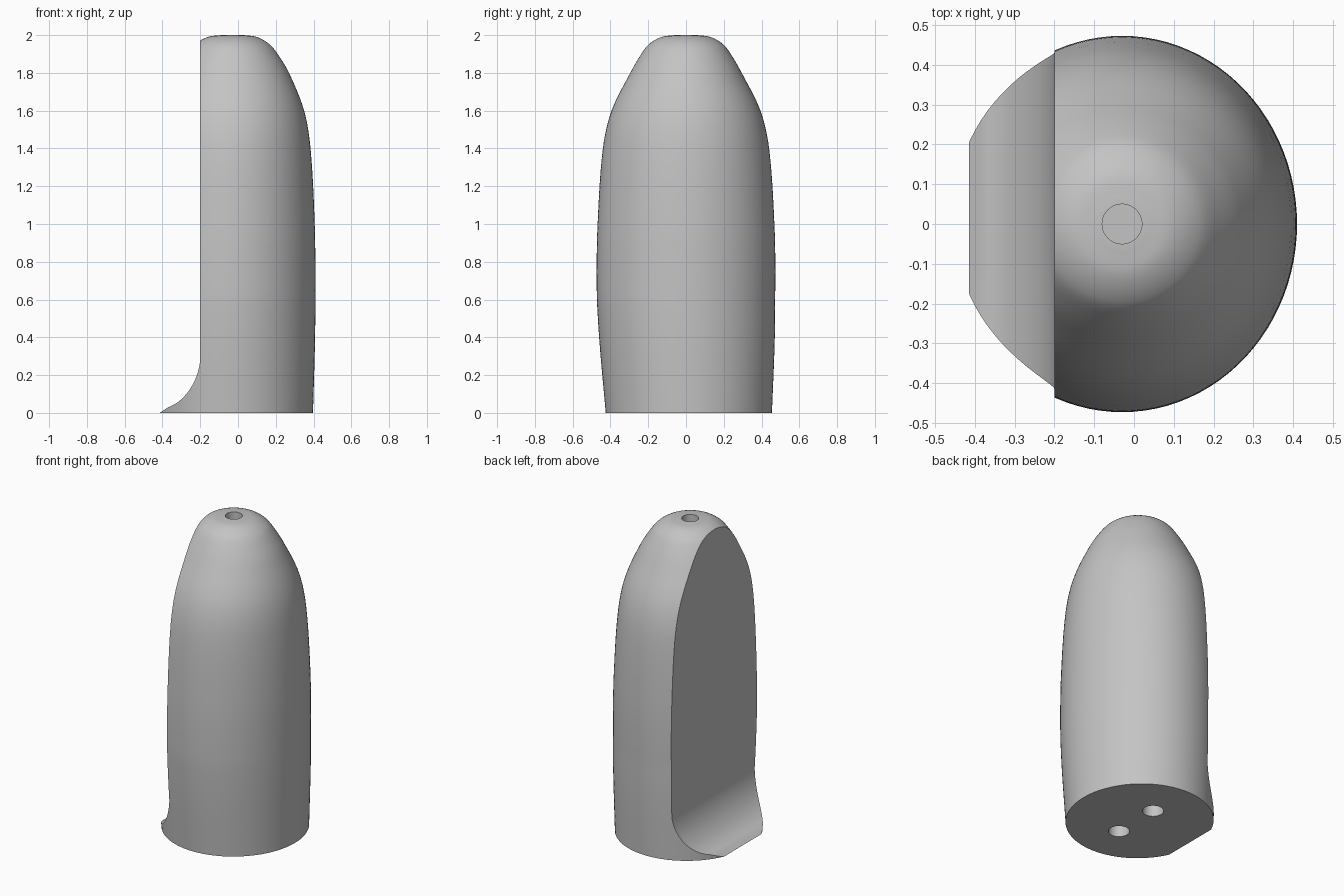
import bpy, bmesh, math
from mathutils import Vector
from mathutils.geometry import interpolate_bezier

if "Cube" in bpy.data.objects:
    bpy.data.objects.remove(bpy.data.objects["Cube"])

SEGMENTS = 96
CENTRE_X = -0.03

grey = bpy.data.materials.new("plain grey")
grey.use_nodes = True
grey.diffuse_color = (0.55, 0.55, 0.55, 1)
grey.node_tree.nodes["Principled BSDF"].inputs["Base Color"].default_value = grey.diffuse_color


def make_object(name, bm):
    bmesh.ops.recalc_face_normals(bm, faces=bm.faces)
    mesh = bpy.data.meshes.new(name)
    bm.to_mesh(mesh)
    bm.free()
    mesh.materials.append(grey)
    obj = bpy.data.objects.new(name, mesh)
    bpy.context.collection.objects.link(obj)
    return obj


def smooth_rows(points, steps=6):
    """Run a smooth curve through the section rows."""
    rows = []
    pts = [Vector(p) for p in points]
    for i in range(len(pts) - 1):
        a, b = pts[i], pts[i + 1]
        before, after = pts[max(i - 1, 0)], pts[min(i + 2, len(pts) - 1)]
        span = (b - a).length
        ta = (b - before).normalized() * span / 3
        tb = (after - a).normalized() * span / 3
        for k in range(steps):
            t = k / steps
            s = 1 - t
            rows.append(a * s**3 + (a + ta) * 3 * s * s * t + (b - tb) * 3 * s * t * t + b * t**3)
    return rows + [pts[-1]]


# Body: elliptical sections as half width, half depth, height, with a small lean at the foot
sections = [(0.427, 0.44, 0), (0.438, 0.465, 0.4), (0.44, 0.473, 0.7), (0.436, 0.468, 1.0),
            (0.414, 0.44, 1.4), (0.38, 0.394, 1.6), (0.30, 0.295, 1.8), (0.24, 0.237, 1.9),
            (0.195, 0.195, 1.953), (0.13, 0.13, 1.99), (0.06, 0.06, 2.0)]
bm = bmesh.new()
rings = []
for rx, ry, z in smooth_rows(sections):
    lean = 0.015 * max(0, 1 - z / 0.6)
    ring = []
    for i in range(SEGMENTS):
        a = math.tau * i / SEGMENTS
        ring.append(bm.verts.new((CENTRE_X + rx * math.cos(a), lean + ry * math.sin(a), min(z, 2))))
    rings.append(ring)
for low, high in zip(rings, rings[1:]):
    for i in range(SEGMENTS):
        j = (i + 1) % SEGMENTS
        bm.faces.new((low[i], low[j], high[j], high[i]))
bm.faces.new(rings[0])
bm.faces.new(rings[-1])
body = make_object("body", bm)

# Side cut: a flat wall that sweeps outward into the foot
sweep = interpolate_bezier(Vector((-0.2, 0, 0.28)), Vector((-0.21, 0, 0.17)),
                           Vector((-0.28, 0, 0.06)), Vector((-0.37, 0, 0.03)), 20)
outline = [Vector((-0.2, 0, 2.2))] + sweep
outline += [Vector((-0.415, 0, 0)), Vector((-0.44, 0, -0.1)), Vector((-0.8, 0, -0.1)), Vector((-0.8, 0, 2.2))]
bm = bmesh.new()
near = [bm.verts.new(p + Vector((0, -0.7, 0))) for p in outline]
far = [bm.verts.new(p + Vector((0, 0.7, 0))) for p in outline]
bm.faces.new(near)
bm.faces.new(far[::-1])
for i in range(len(outline)):
    j = (i + 1) % len(outline)
    bm.faces.new((near[i], near[j], far[j], far[i]))
cutters = [make_object("side_cutter", bm)]


# Round blind holes: one in the crown, two in the base
def hole_cutter(name, x, y, z, radius, depth):
    bm = bmesh.new()
    bmesh.ops.create_cone(bm, cap_ends=True, segments=40, radius1=radius, radius2=radius, depth=depth * 2)
    bmesh.ops.translate(bm, verts=bm.verts, vec=(x, y, z))
    cutters.append(make_object(name, bm))


hole_cutter("crown_hole_cutter", CENTRE_X, 0, 2, 0.05, 0.3)
for side in (-1, 1):
    hole_cutter("base_hole_cutter", -0.015, 0.155 * side, 0, 0.062, 0.4)

bpy.ops.object.select_all(action="DESELECT")
bpy.context.view_layer.objects.active = body
body.select_set(True)
for cutter in cutters:
    mod = body.modifiers.new(cutter.name, "BOOLEAN")
    mod.operation = "DIFFERENCE"
    mod.solver = "EXACT"
    mod.object = cutter
    bpy.ops.object.modifier_apply(modifier=mod.name)
    bpy.data.objects.remove(cutter)
bpy.ops.object.shade_smooth_by_angle(angle=math.radians(30))
